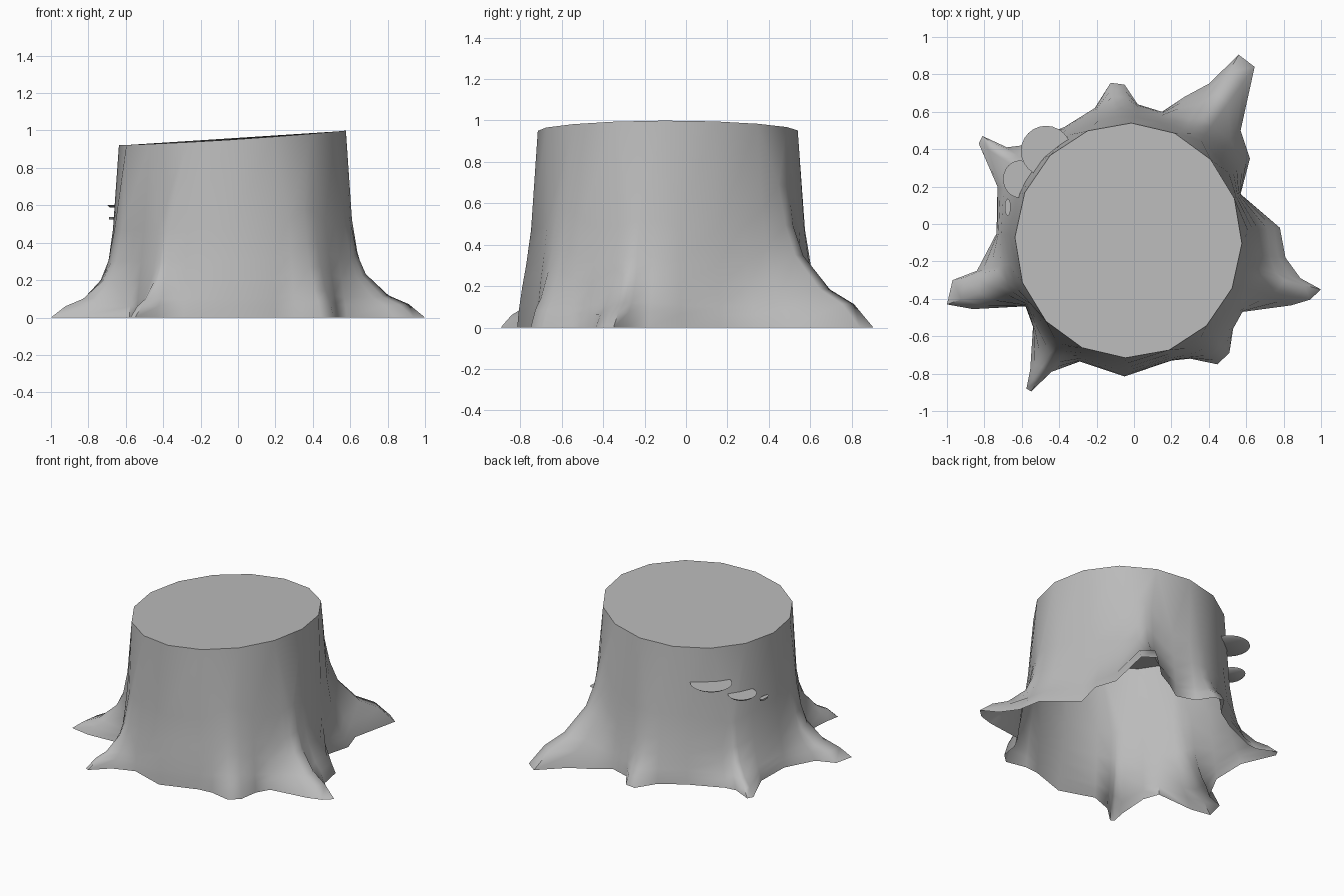
import bpy, bmesh, math
from mathutils import Vector

old = bpy.data.objects.get("Cube")
if old:
    bpy.data.objects.remove(old)

GREY = (0.5, 0.5, 0.5, 1)
wood = bpy.data.materials.new("grey_wood")
wood.use_nodes = True
wood.diffuse_color = GREY
wood.node_tree.nodes["Principled BSDF"].inputs["Base Color"].default_value = GREY

CENTRE = Vector((-0.03, -0.088))
RADIUS = Vector((0.607, 0.628))
SIDES = 16
STEP = math.tau / SIDES
TURN = math.radians(-1.5)

# Root outline where the trunk meets the ground, anticlockwise
OUTLINE = [
    (.78, -.02), (.57, .16), (.62, .35), (.57, .50), (.645, .84), (.56, .905),
    (.40, .75), (.27, .68), (.15, .60), (.02, .64), (-.05, .745), (-.125, .755),
    (-.21, .62), (-.37, .52), (-.60, .42), (-.68, .41), (-.81, .47), (-.83, .43),
    (-.73, .20), (-.735, -.05), (-.84, -.25), (-.97, -.30), (-1, -.43),
    (-.86, -.455), (-.58, -.44), (-.54, -.55), (-.555, -.78), (-.575, -.88),
    (-.55, -.895), (-.44, -.79), (-.29, -.735), (-.05, -.815), (.20, -.73),
    (.30, -.72), (.445, -.75), (.51, -.69), (.53, -.56), (.58, -.47),
    (.84, -.435), (.94, -.405), (1, -.35), (.89, -.29), (.81, -.18)]

# Height, share of the gentle trunk flare, share of the root spread
RINGS = [(0, 1, 1), (.06, .95, .76), (.10, .9, .46), (.20, .75, .15), (.30, .57, .06), (.47, .33, .02)]

# Direction of a root and how much higher or lower it meets the trunk
ROOT_RISE = [(0.98, 1.0), (-0.15, 0.25), (-0.9, 0.5), (2.54, -0.3)]


def rise(angle):
    return sum(r * math.exp(-((angle - a) / 0.22) ** 2) for a, r in ROOT_RISE)


def finish(bm, name):
    mesh = bpy.data.meshes.new(name)
    bm.to_mesh(mesh)
    bm.free()
    mesh.materials.append(wood)
    obj = bpy.data.objects.new(name, mesh)
    bpy.context.collection.objects.link(obj)
    bpy.ops.object.select_all(action='DESELECT')
    obj.select_set(True)
    bpy.context.view_layer.objects.active = obj
    bpy.ops.object.shade_smooth_by_angle(angle=math.radians(65))


# Trunk: open underneath, sloping cut on top
bm = bmesh.new()
rim = []
for i in range(SIDES):
    angle = TURN + i * STEP
    x = CENTRE.x + RADIUS.x * math.cos(angle)
    y = CENTRE.y + RADIUS.y * math.sin(angle)
    rim.append(bm.verts.new((x, y, 0.953 + 0.066 * x + 0.025 * x * x)))

columns = []
for x, y in OUTLINE:
    ray = Vector((x, y)) - CENTRE
    angle = math.atan2(ray.y, ray.x)
    e = ray.normalized()
    base = 1 / math.hypot(e.x / RADIUS.x, e.y / RADIUS.y)
    spread = ray.length - base
    flare = min(spread, 0.1)
    root = spread - flare
    column = []
    for z, f, g in RINGS:
        p = CENTRE + e * (base + flare * f + root * g)
        column.append(bm.verts.new((p.x, p.y, z * (1 + rise(angle) * (1 - z / 0.9)))))
    column.append(rim[round((angle - TURN) / STEP) % SIDES])
    columns.append(column)

for a, b in zip(columns, columns[1:] + columns[:1]):
    for k in range(len(a) - 1):
        corners = [a[k], b[k], b[k + 1]]
        if a[k + 1] is not b[k + 1]:
            corners.append(a[k + 1])
        bm.faces.new(corners)
bm.faces.new(rim)
finish(bm, "stump")

# Shelf fungi on the back of the trunk
SHELVES = {"large_shelf_fungus": (-.47, .39, .69, .135, .135),
           "middle_shelf_fungus": (-.61, .24, .595, .09, .10),
           "small_shelf_fungus": (-.675, .09, .53, .016, .045)}
for name, (x, y, z, rx, ry) in SHELVES.items():
    bm = bmesh.new()
    bmesh.ops.create_cone(bm, cap_ends=True, segments=24, radius1=0.85, radius2=1, depth=0.013)
    for v in bm.verts:
        v.co = Vector((x + v.co.x * rx, y + v.co.y * ry, z + v.co.z))
    finish(bm, name)
